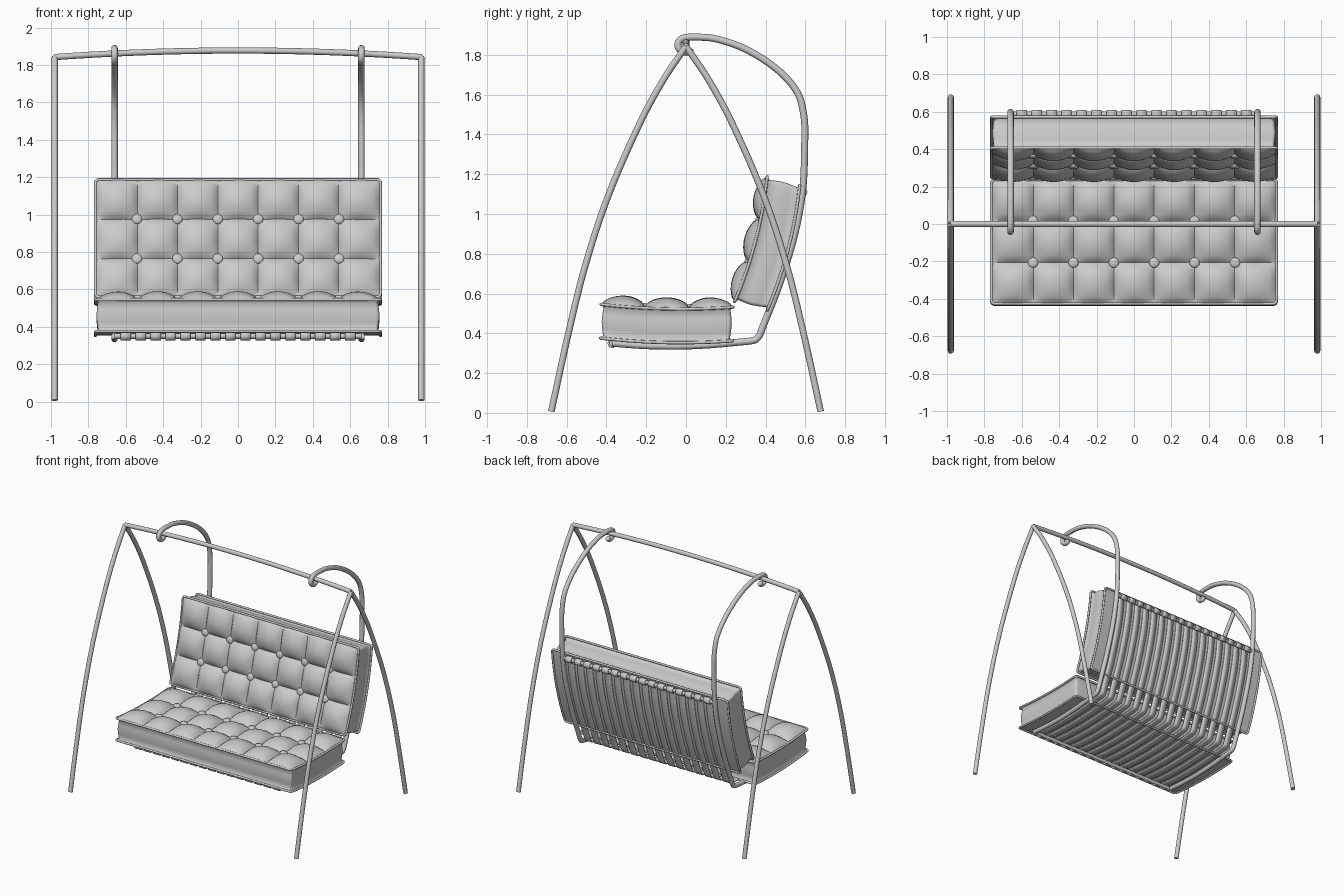
import bpy, bmesh, math
from mathutils import Vector

if "Cube" in bpy.data.objects:
    bpy.data.objects.remove(bpy.data.objects["Cube"])


def spline(pts, n=8):
    """Smooth path through points (chord-length Hermite)."""
    P = [Vector(p) for p in pts]
    t = [0.0]
    for a, b in zip(P, P[1:]):
        t.append(t[-1] + (b - a).length)
    last = len(P) - 1
    m = [(P[min(i + 1, last)] - P[max(i - 1, 0)]) / (t[min(i + 1, last)] - t[max(i - 1, 0)])
         for i in range(last + 1)]
    out = []
    for i in range(last):
        d = t[i + 1] - t[i]
        for k in range(n):
            u = k / n
            out.append(P[i] * (2*u**3 - 3*u**2 + 1) + m[i] * d * (u**3 - 2*u**2 + u)
                       + P[i + 1] * (3*u**2 - 2*u**3) + m[i + 1] * d * (u**3 - u**2))
    return out + [P[-1]]


def tube(name, pts, r, closed=False, res=4):
    cu = bpy.data.curves.new(name, 'CURVE')
    cu.dimensions = '3D'
    cu.bevel_depth, cu.bevel_resolution, cu.use_fill_caps = r, res, True
    sp = cu.splines.new('POLY')
    sp.points.add(len(pts) - 1)
    for q, p in zip(sp.points, pts):
        q.co = (*p, 1)
    sp.use_cyclic_u = closed
    sp.use_smooth = True
    ob = bpy.data.objects.new(name, cu)
    bpy.context.collection.objects.link(ob)
    return ob


def finish(name, bm, angle=50):
    me = bpy.data.meshes.new(name)
    bm.normal_update()
    bm.to_mesh(me)
    bm.free()
    ob = bpy.data.objects.new(name, me)
    bpy.context.collection.objects.link(ob)
    bpy.ops.object.select_all(action='DESELECT')
    bpy.context.view_layer.objects.active = ob
    ob.select_set(True)
    bpy.ops.object.shade_smooth_by_angle(angle=math.radians(angle))
    return ob


# A-frame legs and bowed top bar
leg = [(.677, .007), (.60, .36), (.512, .72), (.395, 1.08), (.23, 1.46), (.11, 1.68), (0, 1.842)]
for sx, side in ((-1, "left"), (1, "right")):
    for sy, end in ((-1, "front"), (1, "back")):
        tube(f"{side}_{end}_leg", [(sx * .98, sy * p.x, p.y) for p in spline(leg)], .0165)
tube("top_bar", [(x / 10 * .98, 0, 1.842 + .035 * (1 - (x / 10)**2)) for x in range(-10, 11)], .0165)

# Hangers: hook over the bar, arch back, then run down as the seat side rail
hook = [(.028, 1.832), (.012, 1.816), (-.012, 1.815), (-.034, 1.83), (-.041, 1.853), (-.028, 1.876),
        (0, 1.887), (.06, 1.889), (.15, 1.88), (.30, 1.828), (.46, 1.725), (.56, 1.61), (.593, 1.49),
        (.597, 1.37)]
sling = [(.587, 1.125), (.547, .90), (.47, .647), (.385, .43), (.366, .385), (.345, .366), (.27, .356),
         (.1, .341), (-.07, .335), (-.22, .339), (-.37, .35)]
for sx, side in ((-1, "left"), (1, "right")):
    tube(f"{side}_hanger", [(sx * .66, p.x, p.y) for p in spline(hook + sling)], .0175)

# Cross rails that carry the straps
back_rail, front_rail = Vector((.586, 1.11)), Vector((-.37, .35))
for name, c in (("back_cross_rail", back_rail), ("front_cross_rail", front_rail)):
    tube(name, [(-.66, *c), (.66, *c)], .015)

# Straps looped round both rails
def arc(c, r, a0, a1, n=10):
    return [c + r * Vector((math.cos(math.radians(a0 + (a1 - a0) * i / n)),
                            math.sin(math.radians(a0 + (a1 - a0) * i / n)))) for i in range(n + 1)]

mid = spline(sling, 4)
path = arc(back_rail, .02, -80, 180)
for i in range(2, len(mid) - 1):
    t = (mid[i + 1] - mid[i - 1]).normalized()
    path.append(mid[i] + Vector((t.y, -t.x)) * .012)
path += arc(front_rail, .02, 90, 290)
bm = bmesh.new()
count = 16
for k in range(count):
    x = -.60 + 1.2 * k / (count - 1)
    rows = [[bm.verts.new((x + o, p.x, p.y)) for o in (-.027, .027)] for p in path]
    for a, b in zip(rows, rows[1:]):
        bm.faces.new((a[0], a[1], b[1], b[0]))
straps = finish("straps", bm)
mod = straps.modifiers.new("thickness", 'SOLIDIFY')
mod.thickness, mod.offset = .008, 0

# Tufted cushions
W, T = .765, .17
XE = [-W, -.54, -.324, -.108, .108, .324, .54, W]


def cushion(name, p0, p1, sag):
    p0, p1 = Vector(p0), Vector(p1)
    L = (p1 - p0).length / 2
    d, c = (p1 - p0).normalized(), (p0 + p1) / 2
    n = Vector((-d.y, d.x))

    def place(x, w, h):
        q = c + d * w + n * (h - sag * (1 - (w / L)**2))
        return Vector((x, q.x, q.y))

    VE = [-L, -L / 3, L / 3, L]
    N = 12

    def samples(edges):
        return [(a + (b - a) * k / N, math.sin(math.pi * k / N))
                for a, b in zip(edges, edges[1:]) for k in range(N)] + [(edges[-1], 0)]

    def puff(x, a, w, b):
        rim = min(1, (W - abs(x)) / .15) * min(1, (L - abs(w)) / .15)
        return .046 * (max(a, 0) * max(b, 0))**.6 + .012 * rim * (.3 + .7 * max(a, b))

    bm = bmesh.new()
    xs, ws = samples(XE), samples(VE)
    for top in (True, False):
        g = [[bm.verts.new(place(x * .996, w * .992, puff(x, a, w, b) if top else -T))
              for x, a in xs] for w, b in ws]
        for r0, r1 in zip(g, g[1:]):
            for i in range(len(xs) - 1):
                f = (r0[i], r0[i + 1], r1[i + 1], r1[i])
                bm.faces.new(f if top else f[::-1])

    def outline(inset, h):
        hw, hl, r, pts = W - inset, L - inset, .018, []
        corners = [(1, 1, 0), (-1, 1, 90), (-1, -1, 180), (1, -1, 270)]
        for sx, sy, a0 in corners:
            cor = arc(Vector((sx * (hw - r), sy * (hl - r))), r, a0, a0 + 90, 4)
            if pts:
                s = pts[-1]
                pts += [s.lerp(cor[0], k / 10) for k in range(1, 10)]
            pts += cor
        s, e = pts[-1], pts[0]
        pts += [s.lerp(e, k / 10) for k in range(1, 10)]
        return [place(p.x, p.y, h) for p in pts]

    # side wall
    rings = [[bm.verts.new(p) for p in outline(i, h)] for i, h in
             ((.003, 0), (.016, -.014), (.011, -.05), (.008, -T / 2), (.011, -T + .05),
              (.016, -T + .014), (.003, -T))]
    for a, b in zip(rings, rings[1:]):
        for i in range(len(a)):
            j = (i + 1) % len(a)
            bm.faces.new((a[i], b[i], b[j], a[j]))
    finish(name, bm, 60)
    # piping
    tube(name + "_top_piping", outline(.003, 0), .008, True, 2)
    tube(name + "_bottom_piping", outline(.003, -T), .008, True, 2)
    # buttons
    bm = bmesh.new()
    for x in XE[1:-1]:
        for w in VE[1:-1]:
            vs = bmesh.ops.create_uvsphere(bm, u_segments=16, v_segments=8, radius=.028)['verts']
            for v in vs:
                v.co = place(x + v.co.x, w + v.co.y, .012 + v.co.z * .45)
    finish(name + "_buttons", bm, 80)


cushion("seat_cushion", (-.43, .546), (.24, .532), .016)
cushion("back_cushion", (.243, .556), (.408, 1.19), .025)
